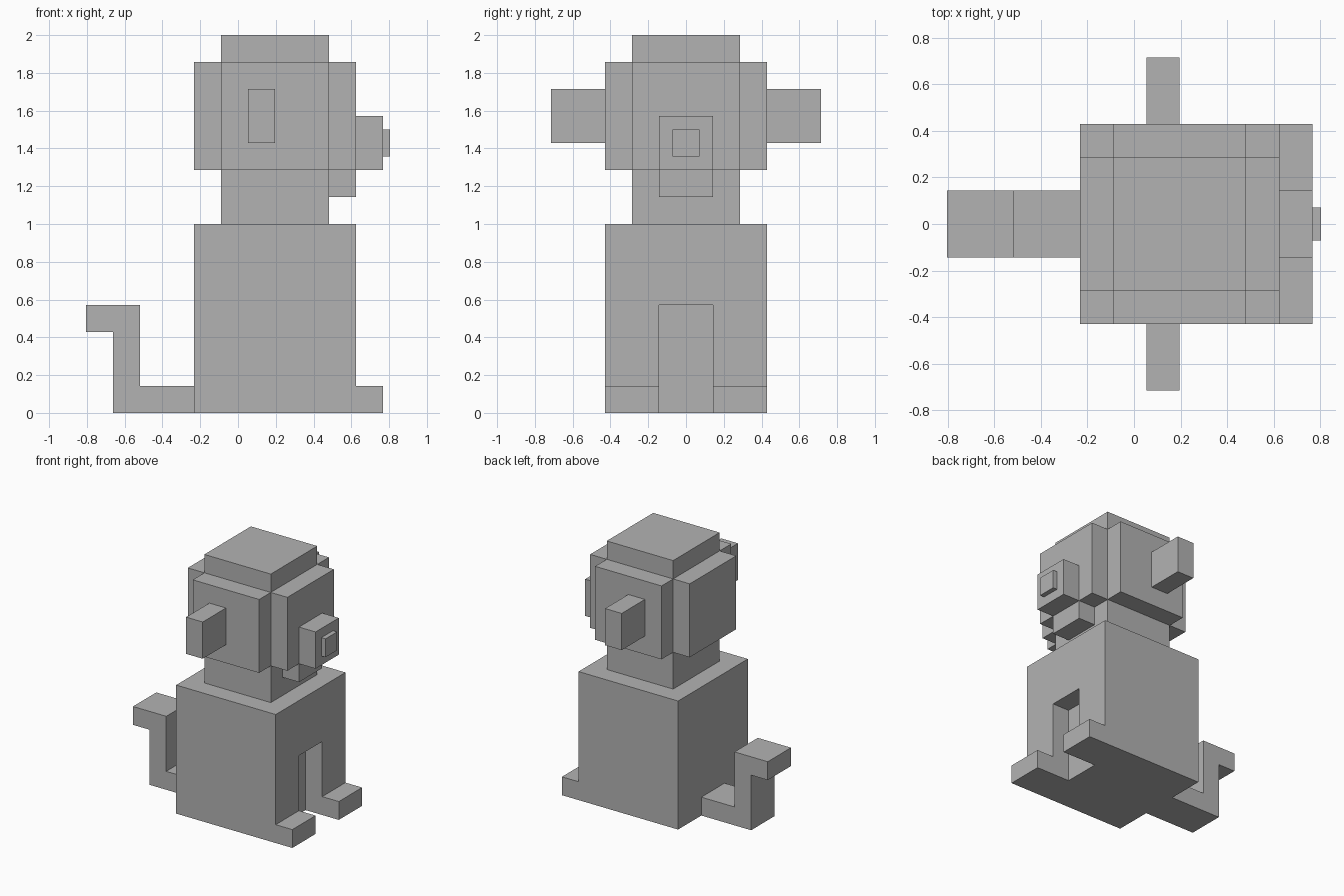
import bpy, bmesh

if "Cube" in bpy.data.objects:
    bpy.data.objects.remove(bpy.data.objects["Cube"], do_unlink=True)

U = 1 / 7  # one block of the grid the figure is made on

grey = bpy.data.materials.new("plain grey")
grey.use_nodes = True
colour = (0.45, 0.45, 0.45, 1)
grey.diffuse_color = colour
grey.node_tree.nodes["Principled BSDF"].inputs["Base Color"].default_value = colour


def finish(name, bm):
    bmesh.ops.recalc_face_normals(bm, faces=bm.faces)
    mesh = bpy.data.meshes.new(name)
    bm.to_mesh(mesh)
    bm.free()
    mesh.materials.append(grey)
    obj = bpy.data.objects.new(name, mesh)
    bpy.context.collection.objects.link(obj)
    return obj


def box(name, x, y, z):
    """Box from (low, high) ranges in blocks."""
    bm = bmesh.new()
    bmesh.ops.create_cube(bm, size=1)
    for v in bm.verts:
        v.co = [(r[0] + (c + 0.5) * (r[1] - r[0])) * U for c, r in zip(v.co, (x, y, z))]
    return finish(name, bm)


def pair(name, x, y, z):
    """Box and its mirror image across the y = 0 plane."""
    box("left_" + name, x, y, z)
    box("right_" + name, x, (-y[1], -y[0]), z)


def side_profile(name, points, half_width):
    """Outline in x and z, extruded evenly across y."""
    bm = bmesh.new()
    face = bm.faces.new([bm.verts.new((x * U, -half_width * U, z * U)) for x, z in points])
    new = bmesh.ops.extrude_face_region(bm, geom=[face])["geom"]
    bmesh.ops.translate(bm, vec=(0, 2 * half_width * U, 0),
                        verts=[g for g in new if isinstance(g, bmesh.types.BMVert)])
    return finish(name, bm)


BACK, FRONT = -1.625, 4.375        # torso and head extent
INNER_BACK, INNER_FRONT = BACK + 1, FRONT - 1

# Torso with a shallow gap between the front legs
torso = box("torso", (BACK, FRONT), (-3, 3), (0, 7))
gap = box("leg_gap_cutter", (INNER_FRONT, FRONT + 1), (-1, 1), (-1, 4))
gap.hide_render = True
cut = torso.modifiers.new("leg_gap", "BOOLEAN")
cut.operation = "DIFFERENCE"
cut.solver = "EXACT"
cut.object = gap
bpy.context.view_layer.objects.active = torso
bpy.ops.object.modifier_apply(modifier=cut.name)
bpy.data.objects.remove(gap, do_unlink=True)

# Paws
pair("paw", (FRONT, FRONT + 1), (1, 3), (0, 1))

# Stepped tail
side_profile("tail", [(BACK, 0), (BACK, 1), (BACK - 2, 1), (BACK - 2, 4),
                      (BACK - 4, 4), (BACK - 4, 3), (BACK - 3, 3), (BACK - 3, 0)], 1)

# Neck and head core, with a raised slab on each side
box("neck_and_head", (INNER_BACK, INNER_FRONT), (-2, 2), (7, 14))
pair("cheek", (INNER_BACK, INNER_FRONT), (2, 3), (9, 13))
box("face", (INNER_FRONT, FRONT), (-2, 2), (9, 13))
box("back_of_head", (BACK, INNER_BACK), (-2, 2), (9, 13))

# Ears, muzzle, jaw and nose
pair("ear", (0.375, 1.375), (3, 5), (10, 12))
box("muzzle", (FRONT, FRONT + 1), (-1, 1), (9, 11))
box("jaw", (INNER_FRONT, FRONT), (-1, 1), (8, 9))
box("nose", (FRONT + 1, FRONT + 1.25), (-0.5, 0.5), (9.5, 10.5))
